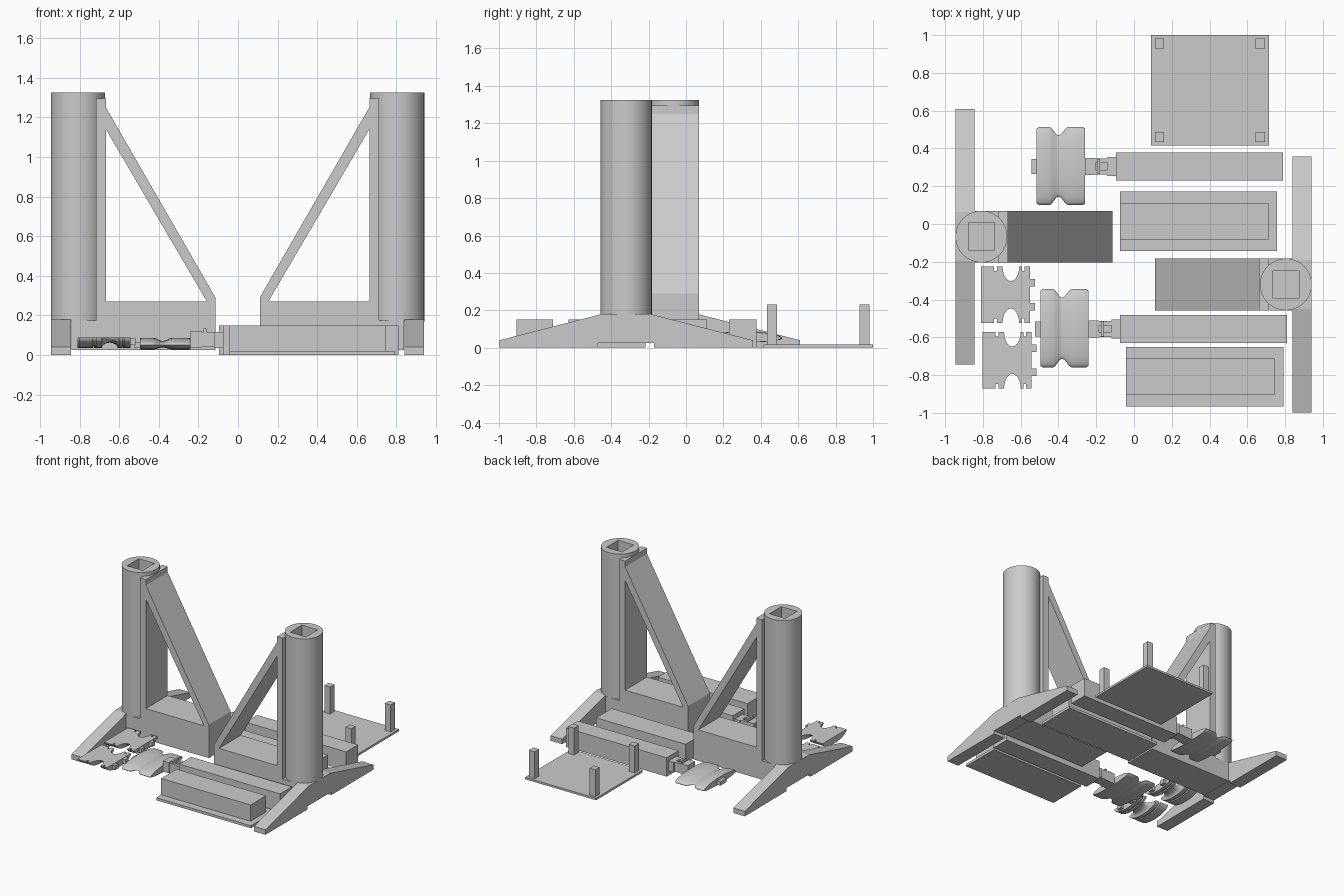
import bpy, bmesh, math

if "Cube" in bpy.data.objects:
    bpy.data.objects.remove(bpy.data.objects["Cube"])

grey = bpy.data.materials.new("plain_grey")
grey.use_nodes = True
COLOUR = (0.6, 0.6, 0.6, 1)
grey.diffuse_color = COLOUR
grey.node_tree.nodes["Principled BSDF"].inputs["Base Color"].default_value = COLOUR


def finish(name, bm):
    bmesh.ops.recalc_face_normals(bm, faces=bm.faces)
    mesh = bpy.data.meshes.new(name)
    bm.to_mesh(mesh)
    bm.free()
    mesh.materials.append(grey)
    obj = bpy.data.objects.new(name, mesh)
    bpy.context.collection.objects.link(obj)
    return obj


def smooth(obj, angle=30):
    bpy.ops.object.select_all(action='DESELECT')
    obj.select_set(True)
    bpy.context.view_layer.objects.active = obj
    bpy.ops.object.shade_smooth_by_angle(angle=math.radians(angle))


def prism(name, outline, place, lo, hi):
    """Extrude a 2D outline from lo to hi; place maps (u, v, depth) to xyz."""
    bm = bmesh.new()
    rings = [[bm.verts.new(place(u, v, d)) for u, v in outline] for d in (lo, hi)]
    bm.faces.new(rings[0])
    bm.faces.new(rings[1])
    n = len(outline)
    for i in range(n):
        j = (i + 1) % n
        bm.faces.new((rings[0][i], rings[0][j], rings[1][j], rings[1][i]))
    return finish(name, bm)


def box(name, x0, x1, y0, y1, z0, z1):
    corners = [(x0, y0), (x1, y0), (x1, y1), (x0, y1)]
    return prism(name, corners, lambda u, v, d: (u, v, d), z0, z1)


def cut(obj, cutter):
    cutter.hide_render = True
    mod = obj.modifiers.new("cut", 'BOOLEAN')
    mod.operation = 'DIFFERENCE'
    mod.solver = 'EXACT'
    mod.object = cutter
    bpy.context.view_layer.objects.active = obj
    bpy.ops.object.modifier_apply(modifier=mod.name)
    bpy.data.objects.remove(cutter)


# Towers, braced brackets and sloping feet
BRACKET = [(.84, .025), (.84, .175), (.715, .175), (.715, 1.295), (.665, 1.295),
           (.665, 1.25), (.112, .29), (.112, .025)]
OPENING = [(.665, .27), (.155, .27), (.665, 1.14)]
FOOT = [(-.677, 0), (-.677, .04), (-.13, .18), (.13, .18), (.677, .04),
        (.677, 0), (.15, 0), (.15, .025), (-.15, .025), (-.15, 0)]


def stand(side, s, cy):
    cx = s * .806 - .002

    def front(u, v, d):
        return (s * u - .002, cy + d, v)

    bracket = prism(side + "_bracket", BRACKET, front, -.137, .137)
    cut(bracket, prism("opening_cutter", OPENING, front, -.3, .3))

    circle = [(.137 * math.cos(math.tau * i / 64), .137 * math.sin(math.tau * i / 64))
              for i in range(64)]
    tower = prism(side + "_tower", circle,
                  lambda u, v, d: (cx + u, cy + v, d), .17, 1.325)
    cut(tower, box("socket_cutter", cx - .069, cx + .069, cy - .074, cy + .074, .3, 1.5))
    smooth(tower)

    prism(side + "_foot", FOOT, lambda u, v, d: (s * d - .002, cy + u, v), .842, .942)


stand("right", -1, -.067)
stand("left", 1, -.32)

# Flat plate with four pegs
box("peg_plate", .09, .715, .415, 1, 0, .016)
for px in (.135, .668):
    for py in (.46, .955):
        box("peg", px - .025, px + .025, py - .027, py + .027, .01, .23)


# Covers: thin plate with a raised block
def cover(name, x, y):
    box(name + "_plate", x, x + .833, y - .158, y + .158, 0, .02)
    box(name + "_block", x, x + .787, y - .097, y + .097, .015, .15)


cover("back_cover", -.075, .015)
cover("front_cover", -.042, -.808)


# Grooved rollers: flattened rounds about x, optionally with a flat top
def roller(name, cx, cy, cz, profile, half, up, down):
    bm = bmesh.new()
    n = 32
    rings = []
    for x, depth in profile:
        ring = []
        for i in range(n):
            a = math.tau * i / n
            h = up if math.sin(a) > 0 else down
            h *= 1 - 2 * depth / half if up else 1 - depth / half
            ring.append(bm.verts.new((cx + x, cy + (half - depth) * math.cos(a),
                                      cz + h * math.sin(a))))
        rings.append(ring)
    for a, b in zip(rings, rings[1:]):
        for i in range(n):
            j = (i + 1) % n
            bm.faces.new((a[i], a[j], b[j], b[i]))
    bm.faces.new(rings[0])
    bm.faces.new(rings[-1])
    smooth(finish(name, bm), 35)


WIDE = [(-.128, .008), (-.115, 0), (-.06, 0), (-.048, .008), (-.025, .04), (-.012, .045),
        (0, .04), (.025, .008), (.037, 0), (.115, 0), (.128, .008)]
SMALL = [(-.13, 0), (-.06, 0), (-.06, .025), (-.046, .025), (-.046, 0), (-.016, 0)]
ARC = [(.028 - .044 * math.cos(math.pi * i / 10), .078 * math.sin(math.pi * i / 10))
       for i in range(1, 10)]
SMALL += ARC + [(.072, 0), (.088, 0), (.088, .025), (.1, .025), (.1, 0), (.13, 0)]


# Bars ending in a jointed neck and a wide roller
def arm(name, x0, x1, y, rx):
    box(name + "_bar", x0, x1, y - .074, y + .074, 0, .15)
    box(name + "_rod", x0 - .165, x0 + .01, y - .024, y + .024, .04, .1)
    box(name + "_neck_root", x0 - .045, x0 + .01, y - .05, y + .05, .035, .115)
    box(name + "_neck_end", x0 - .165, x0 - .11, y - .045, y + .045, .035, .12)
    box(name + "_catch", x0 - .1, x0 - .085, y - .04, y + .04, .04, .135)
    for side in (-1, 1):
        w = y + side * .03
        box(name + "_cheek", x0 - .11, x0 - .04, w - .012, w + .012, .04, .115)
    roller(name + "_roller", rx, y + .003, .05, WIDE, .207, .037, .022)
    box(name + "_axle_stub", rx - .156, rx - .12, y - .04, y + .04, .035, .065)


arm("back_arm", -.095, .79, .304, -.387)
arm("front_arm", -.075, .81, -.555, -.368)

# Loose half rollers with flat tops and two pins each
for name, rx, ry in (("back_half_roller", -.68, -.375), ("front_half_roller", -.672, -.721)):
    roller(name, rx, ry, .088, SMALL, .15, 0, .053)
    for dy in (-.064, .064):
        box(name + "_pin", rx + .125, rx + .155, ry + dy - .02, ry + dy + .02, .05, .085)
